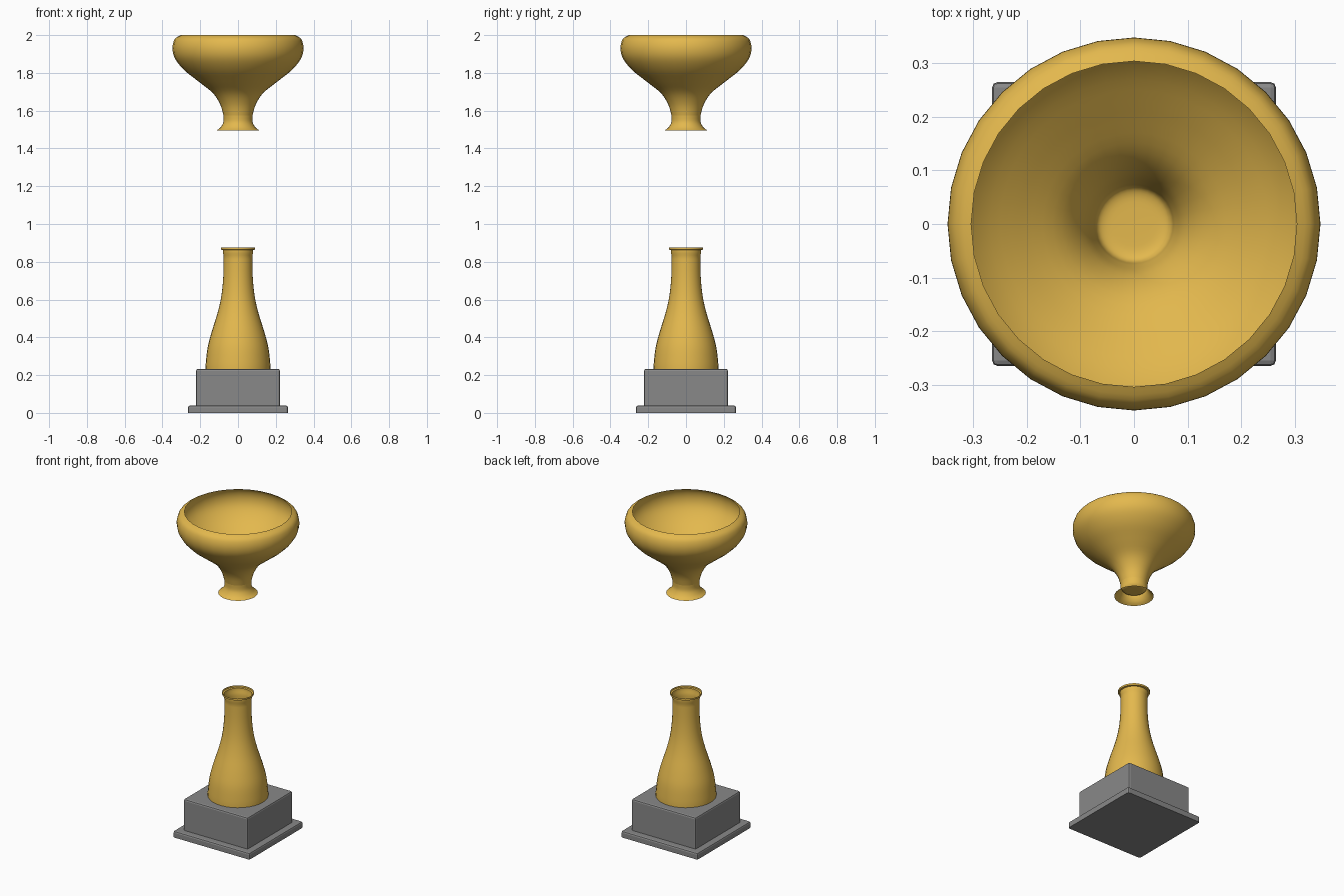
import bpy, bmesh
from math import cos, sin, tau

cube = bpy.data.objects.get("Cube")
if cube:
    bpy.data.objects.remove(cube, do_unlink=True)


def material(name, rgb):
    m = bpy.data.materials.new(name)
    m.use_nodes = True
    m.diffuse_color = (*rgb, 1)
    m.node_tree.nodes["Principled BSDF"].inputs["Base Color"].default_value = (*rgb, 1)
    return m


gold = material("gold", (0.77, 0.48, 0.075))
grey = material("stone grey", (0.25, 0.25, 0.25))


def add_object(name, bm, mat):
    mesh = bpy.data.meshes.new(name)
    bm.to_mesh(mesh)
    bm.free()
    mesh.materials.append(mat)
    ob = bpy.data.objects.new(name, mesh)
    bpy.context.collection.objects.link(ob)
    return ob


def smooth_path(points, steps=4):
    """Catmull-Rom curve through (radius, height) points."""
    pts = [points[0], *points, points[-1]]
    out = []
    for a, b, c, d in zip(pts, pts[1:], pts[2:], pts[3:]):
        for i in range(steps):
            t = i / steps
            out.append(tuple(
                q + t * (r - p) / 2 + t * t * (p - 2.5 * q + 2 * r - s / 2)
                + t ** 3 * (1.5 * (q - r) + (s - p) / 2)
                for p, q, r, s in zip(a, b, c, d)))
    return out + [points[-1]]


def lathe(name, profile, mat, closed=False, sides=32):
    """Thin turned shell, with an optional disc closing its lowest ring."""
    bm = bmesh.new()
    rings = [[bm.verts.new((r * cos(tau * i / sides), r * sin(tau * i / sides), z))
              for i in range(sides)] for r, z in profile]
    for low, high in zip(rings, rings[1:]):
        for i in range(sides):
            j = (i + 1) % sides
            bm.faces.new((low[i], low[j], high[j], high[i]))
    if closed:
        bm.faces.new(rings[0][::-1])
    for f in bm.faces:
        f.smooth = True
    ob = add_object(name, bm, mat)
    ob.data.set_sharp_from_angle(angle=0.8)
    return ob


def block(name, half, z0, z1, bevel):
    """Square block with bevelled top and corners, sharp at the bottom."""
    bm = bmesh.new()
    bmesh.ops.create_cube(bm, size=1)
    edges = [e for e in bm.edges if max(v.co.z for v in e.verts) > 0]
    for v in bm.verts:
        v.co = (v.co.x * 2 * half, v.co.y * 2 * half, z1 if v.co.z > 0 else z0)
    bmesh.ops.bevel(bm, geom=edges, offset=bevel, segments=2, profile=0.5,
                    affect='EDGES', clamp_overlap=True)
    return add_object(name, bm, grey)


# Stepped square base
block("base_slab", 0.264, 0, 0.039, 0.01)
block("base_plinth", 0.222, 0.03, 0.233, 0.01)

# Tapering stem with a lipped neck
stem = smooth_path([(0.172, 0.23), (0.17, 0.27), (0.16, 0.35), (0.139, 0.43),
                    (0.108, 0.53), (0.088, 0.62), (0.078, 0.72), (0.076, 0.835)])
stem += [(0.08, 0.845), (0.08, 0.862), (0.09, 0.864), (0.09, 0.875)]
lathe("stem", stem, gold, closed=True)

# Flared foot below the bowl
lathe("bowl_foot", smooth_path([(0.112, 1.496), (0.092, 1.512), (0.077, 1.54),
                                (0.077, 1.575)]), gold)

# Open bowl with a rounded floor at the throat
bowl = smooth_path([(0.03, 1.53), (0.055, 1.532), (0.07, 1.543), (0.077, 1.575),
                    (0.095, 1.635), (0.135, 1.695), (0.21, 1.755), (0.285, 1.815),
                    (0.333, 1.875), (0.347, 1.93), (0.335, 1.978), (0.303, 2.0)])
lathe("bowl", bowl, gold, closed=True)
